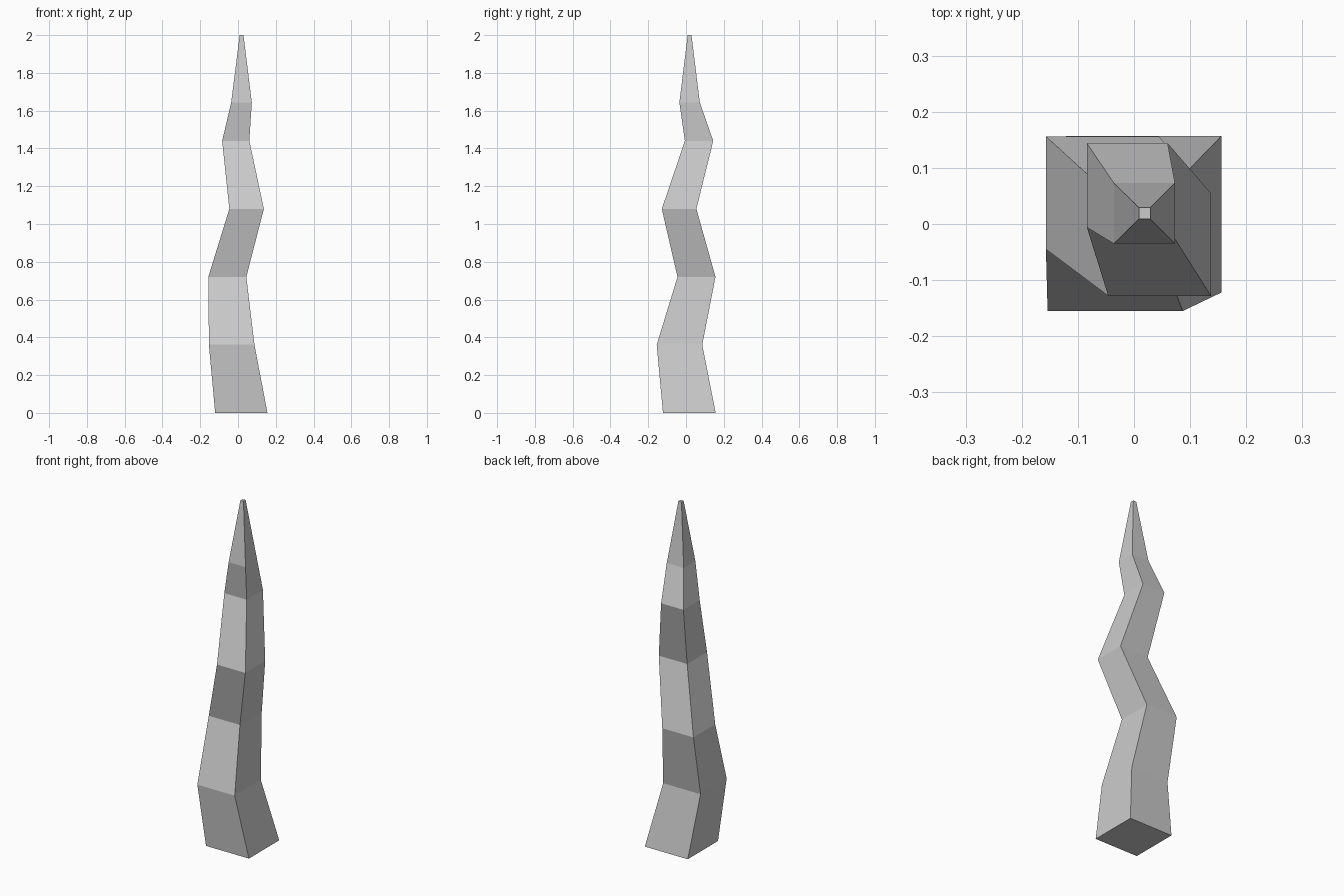
import bpy, bmesh

if "Cube" in bpy.data.objects:
    bpy.data.objects.remove(bpy.data.objects["Cube"])

# Square cross-sections up the crooked spike: z, x min, x max, y min, y max
SECTIONS = [
    (0.00, -0.121, 0.156, -0.122, 0.157),
    (0.361, -0.154, 0.087, -0.155, 0.086),
    (0.72, -0.157, 0.044, -0.045, 0.156),
    (1.08, -0.046, 0.137, -0.128, 0.055),
    (1.44, -0.084, 0.060, -0.006, 0.144),
    (1.644, -0.036, 0.073, -0.035, 0.073),
    (2.00, 0.009, 0.029, 0.009, 0.029),
]

bm = bmesh.new()
rings = [[bm.verts.new(p) for p in ((x0, y0, z), (x1, y0, z), (x1, y1, z), (x0, y1, z))]
         for z, x0, x1, y0, y1 in SECTIONS]

# Sides between neighbouring sections
for low, high in zip(rings, rings[1:]):
    for i in range(4):
        j = (i + 1) % 4
        bm.faces.new((low[i], low[j], high[j], high[i]))

# Base and tip caps
bm.faces.new(rings[0][::-1])
bm.faces.new(rings[-1])
bmesh.ops.recalc_face_normals(bm, faces=bm.faces[:])

mesh = bpy.data.meshes.new("crooked_spike")
bm.to_mesh(mesh)
bm.free()
spike = bpy.data.objects.new("crooked_spike", mesh)
bpy.context.collection.objects.link(spike)
